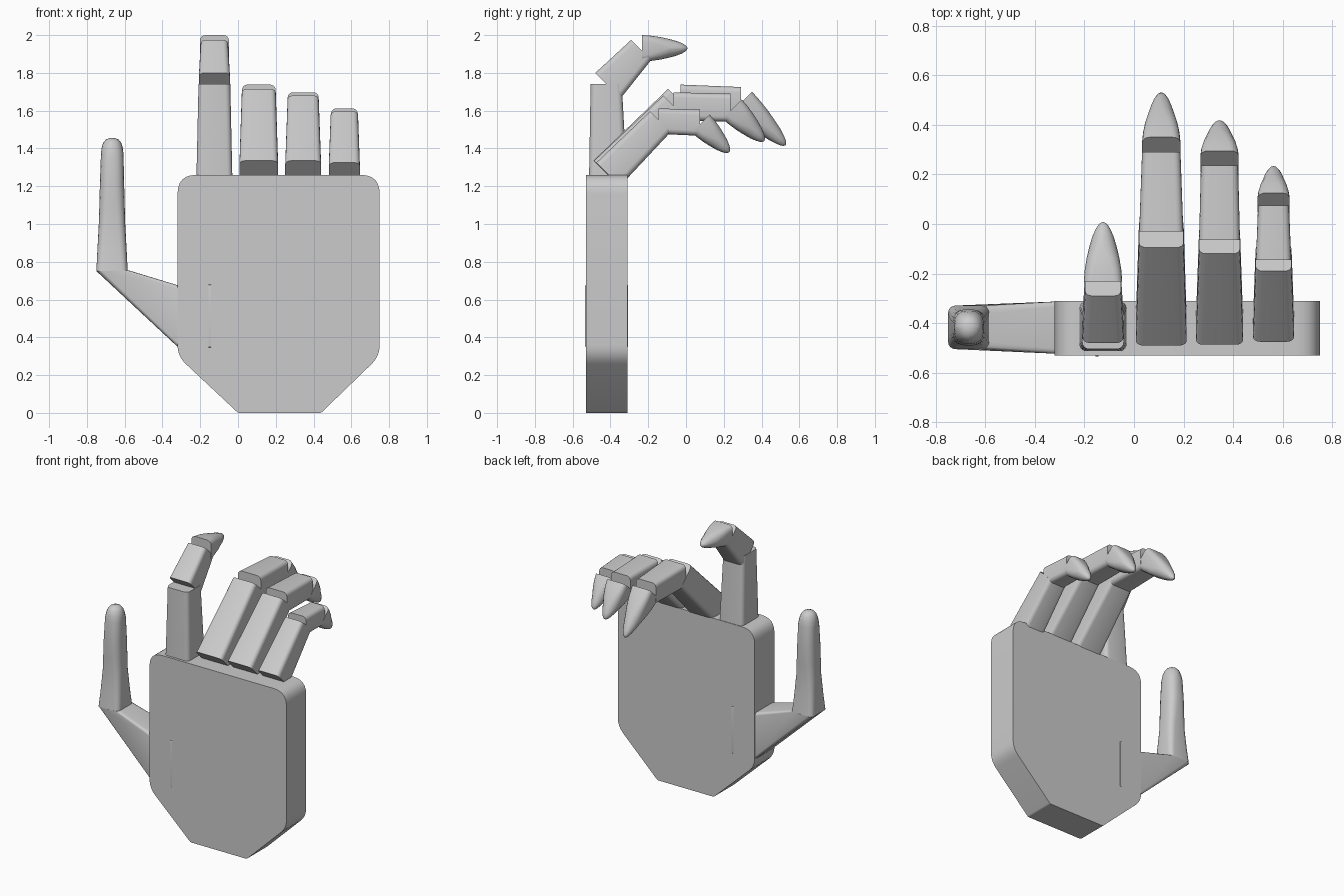
import bpy, bmesh, math
from mathutils import Vector as V

if "Cube" in bpy.data.objects:
    bpy.data.objects.remove(bpy.data.objects["Cube"])


def finish(bm, name, angle=32):
    bmesh.ops.recalc_face_normals(bm, faces=bm.faces)
    me = bpy.data.meshes.new(name)
    bm.to_mesh(me)
    bm.free()
    ob = bpy.data.objects.new(name, me)
    bpy.context.collection.objects.link(ob)
    bpy.ops.object.select_all(action='DESELECT')
    ob.select_set(True)
    bpy.context.view_layer.objects.active = ob
    bpy.ops.object.shade_smooth_by_angle(angle=math.radians(angle))
    return ob


def ring(center, u, v, r, n=5):
    """Rounded rectangle with half axes u, v and corner radius r."""
    a, b = u.length, v.length
    ra, rb = min(r, a), min(r, b)
    pts = []
    for k, (sx, sy) in enumerate(((1, 1), (-1, 1), (-1, -1), (1, -1))):
        for i in range(n):
            t = math.pi / 2 * (k + (i + 0.01) / (n - 0.98))
            x = sx * (a - ra) + ra * math.cos(t)
            y = sy * (b - rb) + rb * math.sin(t)
            pts.append(center + u.normalized() * x + v.normalized() * y)
    return pts


def loft(name, sections):
    bm = bmesh.new()
    rings = [[bm.verts.new(p) for p in ring(*s)] for s in sections]
    for a, b in zip(rings, rings[1:]):
        for i in range(len(a)):
            j = (i + 1) % len(a)
            bm.faces.new((a[i], a[j], b[j], b[i]))
    bm.faces.new(rings[0])
    bm.faces.new(rings[-1])
    return finish(bm, name)


def finger_section(cx, top, ang, w, h, r=0.028):
    """Section whose outer (knuckle side) edge passes through top = (y, z)."""
    up = V((0, -math.sin(ang), math.cos(ang)))
    c = V((cx, top[0], top[1])) - up * h / 2
    return c, V((w / 2, 0, 0)), up * h / 2, r


def segment(name, cx, ang, p0, w0, h0, p1, w1, h1):
    a = math.radians(ang)
    loft(name, [finger_section(cx, p0, a, w0, h0), finger_section(cx, p1, a, w1, h1)])


def fingertip(name, cx, ang, top, w, h, length):
    a = math.radians(ang)
    c, u, v, _ = finger_section(cx, top, a, w, h)
    d = V((0, math.cos(a), math.sin(a)))
    secs = []
    for t, s in ((0, 1), (.2, .95), (.4, .85), (.6, .7), (.75, .56), (.87, .4), (.95, .25), (.985, .13), (1, .03)):
        secs.append((c + d * length * t, u * s, v * s, 0.03 + 0.03 * t))
    loft(name, secs)


# Palm: rounded outline extruded through y
outline = [(0, 0, .01), (.44, 0, .01), (.75, .30, .06), (.75, 1.26, .1), (-.32, 1.26, .1), (-.32, .30, .06)]
bm = bmesh.new()
verts = []
for i, (x, z, r) in enumerate(outline):
    p = V((x, -.53, z))
    q0, q1 = (V((outline[k][0], -.53, outline[k][1])) for k in (i - 1, (i + 1) % len(outline)))
    a, b = p + (q0 - p).normalized() * r, p + (q1 - p).normalized() * r
    mid = p.lerp((a + b) / 2, 0.17)
    for s in range(7):
        t = s / 6
        verts.append(bm.verts.new(a * (1 - t) ** 2 + p * 2 * t * (1 - t) + b * t * t))
face = bm.faces.new(verts)
ext = bmesh.ops.extrude_face_region(bm, geom=[face])
bmesh.ops.translate(bm, vec=(0, .22, 0), verts=[g for g in ext['geom'] if isinstance(g, bmesh.types.BMVert)])
finish(bm, "palm")

# Fingers: angle of the first segment, then knuckle-side edge points of each segment
fingers = [
    ("index", -.125, 90, (-.513, 1.25), .19, .2, (-.505, 1.74), .168, .165,
     (-.48, 1.80), .165, .19, (-.29, 1.975), .145, .15, (-.232, 2.0), .155, .14, .24),
    ("middle", .11, 45, (-.49, 1.335), .205, .185, (-.095, 1.715), .18, .165,
     (-.03, 1.738), .178, .16, (.29, 1.725), .155, .15, (.35, 1.70), .155, .15, .325),
    ("ring", .345, 45, (-.487, 1.335), .19, .18, (-.12, 1.68), .165, .16,
     (-.065, 1.697), .165, .148, (.235, 1.69), .15, .148, (.295, 1.66), .155, .145, .24),
    ("little", .563, 45, (-.475, 1.325), .165, .177, (-.19, 1.597), .145, .155,
     (-.145, 1.612), .142, .135, (.075, 1.605), .125, .138, (.125, 1.58), .13, .135, .215),
]
for n, cx, ang, p0, w0, h0, p1, w1, h1, p2, w2, h2, p3, w3, h3, p4, w4, h4, ln in fingers:
    segment(n + "_finger_base", cx, ang, p0, w0, h0, p1, w1, h1)
    segment(n + "_finger_middle", cx, ang - 45, p2, w2, h2, p3, w3, h3)
    fingertip(n + "_finger_tip", cx, ang - 90, p4, w4, h4, ln)

# Thumb root: wedge from inside the palm, its inner end just breaking the surface
Y = V((0, 1, 0))
loft("thumb_root", [
    (V((-.143, -.42, .513)), Y * .114, V((0, 0, .166)), .006),
    (V((-.155, -.42, .513)), Y * .114, V((0, 0, .166)), .006),
    (V((-.157, -.42, .513)), Y * .104, V((0, 0, .164)), .012),
    (V((-.32, -.418, .513)), Y * .105, V((0, 0, .163)), .02),
    (V((-.665, -.417, .753)), Y * .088, V((.085, 0, .002)), .03),
])

# Thumb: smooth tapering column with a domed tip
thumb = [(.75, -.667, .083, .088, .03), (.85, -.667, .078, .078, .035), (1.0, -.667, .07, .068, .04),
         (1.1, -.667, .067, .071, .045), (1.22, -.667, .064, .073, .05), (1.36, -.666, .06, .067, .05),
         (1.40, -.666, .057, .062, .055), (1.43, -.666, .048, .052, .055),
         (1.447, -.666, .034, .036, .05), (1.455, -.666, .014, .015, .05)]
loft("thumb", [(V((x, -.417, z)), V((a, 0, 0)), V((0, b, 0)), r) for z, x, a, b, r in thumb])
